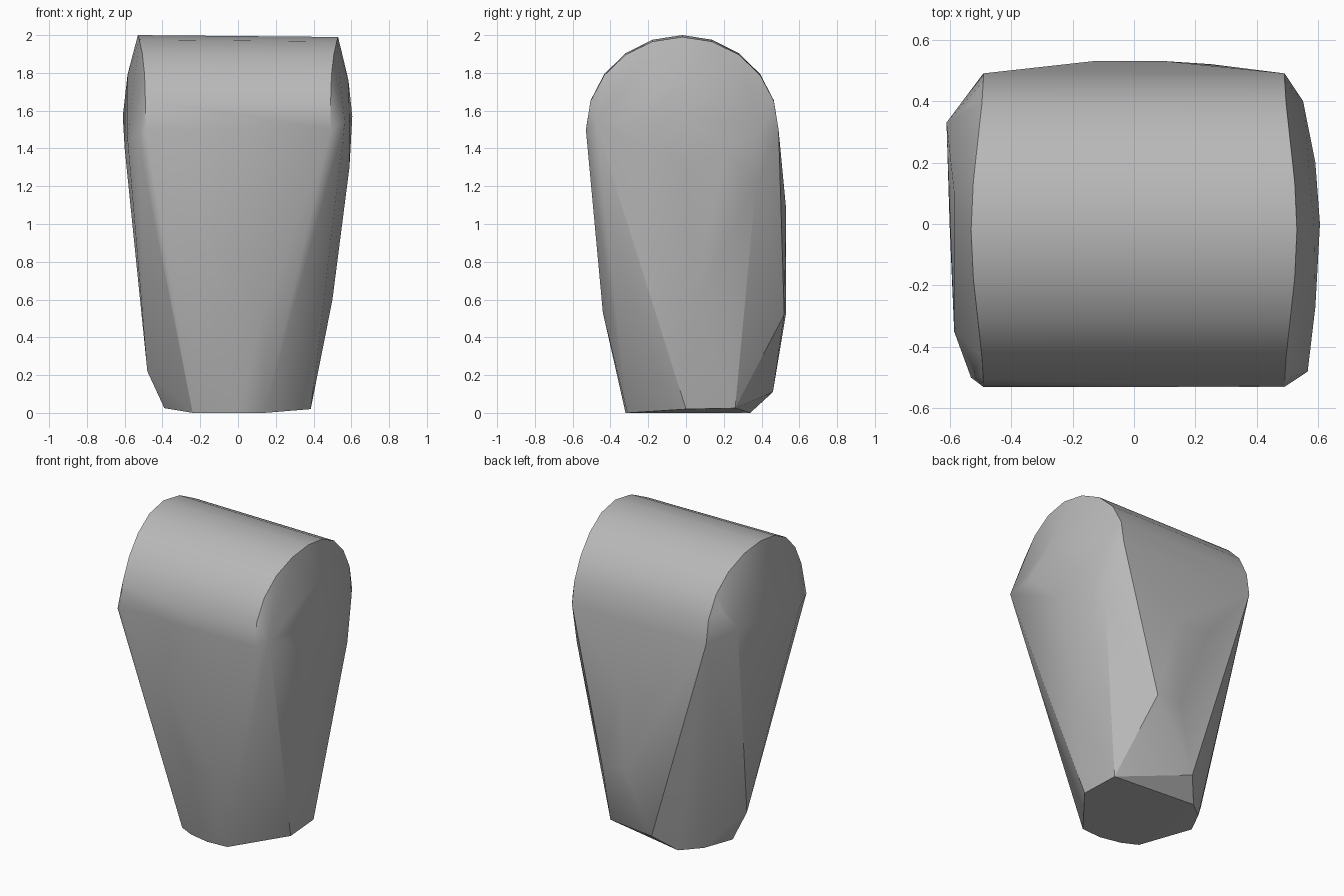
import bpy
import bmesh
from math import sin, cos, pi, radians

old = bpy.data.objects.get("Cube")
if old:
    bpy.data.objects.remove(old, do_unlink=True)

grey = bpy.data.materials.new("neutral grey")
grey.use_nodes = True
colour = (0.48, 0.48, 0.48, 1)
grey.diffuse_color = colour
grey.node_tree.nodes["Principled BSDF"].inputs["Base Color"].default_value = colour


def hull_object(name, points):
    """Smooth-shaded convex block wrapped around the given points."""
    bm = bmesh.new()
    for p in points:
        bm.verts.new(p)
    result = bmesh.ops.convex_hull(bm, input=bm.verts[:])
    loose = set(result["geom_interior"]) | set(result["geom_unused"])
    bmesh.ops.delete(bm, geom=[v for v in loose if isinstance(v, bmesh.types.BMVert)],
                     context="VERTS")
    bmesh.ops.dissolve_limit(bm, angle_limit=radians(1), verts=bm.verts[:],
                             edges=bm.edges[:])
    bmesh.ops.recalc_face_normals(bm, faces=bm.faces[:])
    mesh = bpy.data.meshes.new(name)
    bm.to_mesh(mesh)
    bm.free()
    mesh.materials.append(grey)
    obj = bpy.data.objects.new(name, mesh)
    bpy.context.collection.objects.link(obj)
    bpy.context.view_layer.objects.active = obj
    obj.select_set(True)
    bpy.ops.object.shade_smooth_by_angle(angle=radians(25))
    return obj


# Rounded top: a half roll running across x
points = []
steps = 10
for i in range(steps + 1):
    a = pi * i / steps
    half = 0.49 + 0.04 * max(0, sin(a)) ** 4
    for side in (-1, 1):
        points.append((side * half, -0.02 - 0.51 * cos(a),
                       1.5 + (0.495 - 0.005 * side) * sin(a)))

# Bulging end on +x
points += [(0.585, 0, 1.76), (0.605, 0, 1.57), (0.59, 0.2, 1.4), (0.55, 0.4, 1.5),
           (0.59, -0.27, 1.54), (0.565, -0.48, 1.54), (0.59, 0, 1.3), (0.5, 0.05, 0.6),
           (0.54, 0.37, 1.2)]
# Bulging end on -x
points += [(-0.585, 0.1, 1.79), (-0.61, 0.33, 1.57), (-0.53, 0.39, 1.7),
           (-0.585, -0.35, 1.45), (-0.53, -0.5, 1.47), (-0.6, 0, 1.4),
           (-0.48, 0.05, 0.22)]
# Tapering front and full back
points += [(-0.1, -0.44, 0.53), (0.13, -0.44, 0.53), (0.25, 0.52, 0.52),
           (0.08, 0.53, 0.53), (-0.13, 0.53, 1.08), (0.1, 0.53, 1.08)]
# Foot
points += [(-0.24, -0.24, 0), (-0.14, -0.29, 0), (0, -0.32, 0), (0.14, -0.31, 0),
           (0.385, 0, 0.02), (0.37, 0.26, 0.025), (-0.07, 0.46, 0.11),
           (-0.18, 0.34, 0), (-0.3, 0.24, 0.01), (-0.39, 0.07, 0.025)]

hull_object("tapered_block", points)
